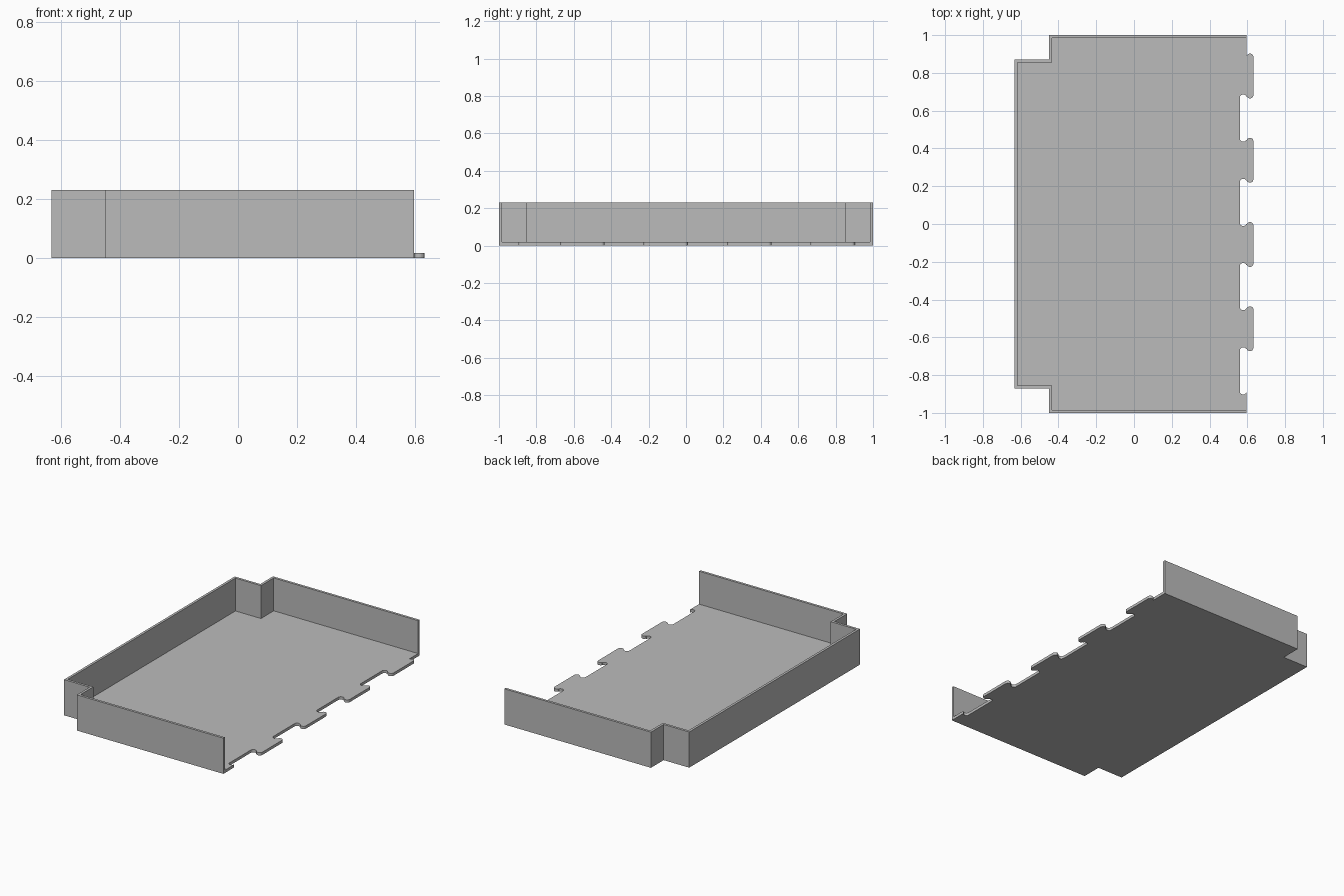
import bpy
import bmesh
from math import cos, sin, asin, pi

old = bpy.data.objects.get("Cube")
if old:
    bpy.data.objects.remove(old, do_unlink=True)

HEIGHT, FLOOR, WALL = 0.23, 0.018, 0.016
EDGE = 0.596            # x of the joint line
R = 0.018               # corner radius of tabs and slots
PITCH = 0.446
TAB, SLOT = 0.119, 0.125  # half lengths
TABS = [PITCH * (1.75 - i) + 0.003 for i in range(4)]


def wall_path(inset):
    """Stepped wall line from the back open end round to the front open end."""
    back = [(EDGE, 1 - inset), (-0.45 + inset, 1 - inset),
            (-0.45 + inset, 0.87 - inset), (-0.632 + inset, 0.87 - inset)]
    return back + [(x, -y) for x, y in reversed(back)]


def arc(cx, cy, start, end, steps=10):
    return [(cx + R * cos(start + (end - start) * i / steps),
             cy + R * sin(start + (end - start) * i / steps)) for i in range(steps + 1)]


def joint_path():
    """Interlocking edge, from back to front: each tab is followed by a slot."""
    tab_y, slot_y = TAB - R, SLOT - R
    lean = asin((PITCH / 2 - slot_y - tab_y) / 2 / R)
    out, into = EDGE + R, EDGE - R
    pts = [(EDGE, TABS[0] + tab_y + R * sin(lean))]
    for c in TABS:
        s = c - PITCH / 2
        pts += arc(out, c + tab_y, pi - lean, 0)
        pts += arc(out, c - tab_y, 0, lean - pi)
        pts += arc(into, s + slot_y, lean, pi)
        pts += arc(into, s - slot_y, pi, 2 * pi - lean)
    pts.append((EDGE, pts[-1][1]))
    return pts


bm = bmesh.new()


def row(points, z):
    return [bm.verts.new((x, y, z)) for x, y in points]


def strip(a, b):
    for i in range(len(a) - 1):
        bm.faces.new((a[i], a[i + 1], b[i + 1], b[i]))


outer, inner, joint = wall_path(0), wall_path(WALL), joint_path()
out_low, out_top = row(outer, 0), row(outer, HEIGHT)
in_low, in_top = row(inner, FLOOR), row(inner, HEIGHT)
joint_low, joint_top = row(joint, 0), row(joint, FLOOR)

# Walls and rim
strip(out_low, out_top)
strip(out_top, in_top)
strip(in_top, in_low)
# Floor, underside and interlocking edge
bm.faces.new(in_low + joint_top[::-1])
bm.faces.new(out_low + joint_low[::-1])
strip(joint_low, joint_top)
# Open ends of the walls
for i in (0, -1):
    bm.faces.new((out_low[i], out_top[i], in_top[i], in_low[i], joint_top[i], joint_low[i]))
bmesh.ops.recalc_face_normals(bm, faces=bm.faces)

mesh = bpy.data.meshes.new("half_tray")
bm.to_mesh(mesh)
bm.free()
tray = bpy.data.objects.new("half_tray", mesh)
bpy.context.collection.objects.link(tray)

# Plain grey
grey = bpy.data.materials.new("plain_grey")
grey.use_nodes = True
grey.diffuse_color = (0.5, 0.5, 0.5, 1)
grey.node_tree.nodes["Principled BSDF"].inputs["Base Color"].default_value = (0.5, 0.5, 0.5, 1)
mesh.materials.append(grey)
